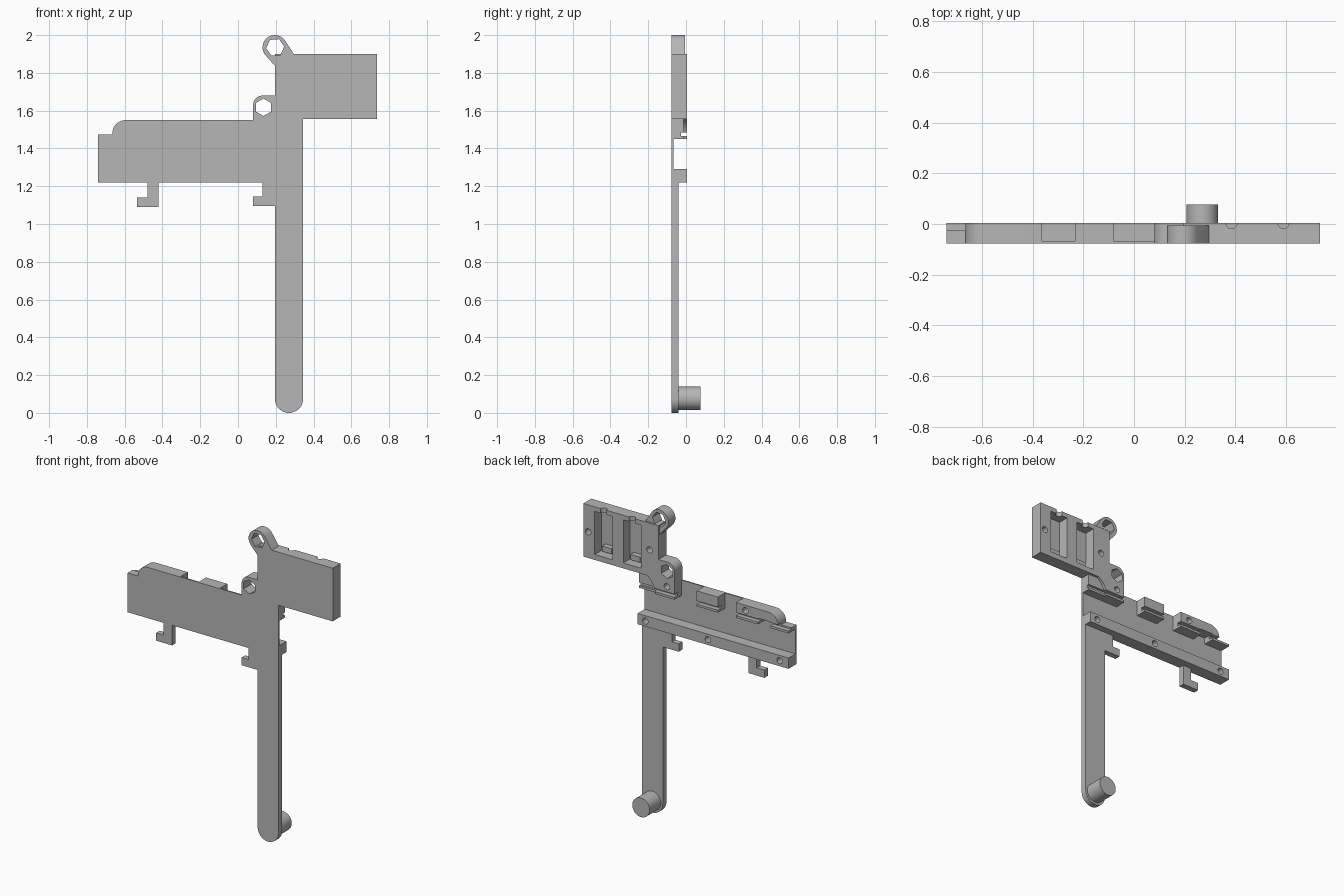
import bpy, bmesh
from math import cos, sin, radians

if "Cube" in bpy.data.objects:
    bpy.data.objects.remove(bpy.data.objects["Cube"])

grey = bpy.data.materials.new("plain grey")
grey.use_nodes = True
COLOUR = (0.47, 0.47, 0.47, 1)
grey.diffuse_color = COLOUR
grey.node_tree.nodes["Principled BSDF"].inputs["Base Color"].default_value = COLOUR

# Depth levels: front face, web behind it, arm back, rear face
FRONT, WEB, ARM, REAR = -0.077, -0.067, -0.04, 0.004


def arc(x, z, r, a0, a1, n=12):
    angles = [radians(a0 + (a1 - a0) * i / n) for i in range(n + 1)]
    return [(x + r * cos(a), z + r * sin(a)) for a in angles]


def rect(x0, x1, z0, z1):
    return [(x0, z0), (x1, z0), (x1, z1), (x0, z1)]


def prism(name, outline, y0, y1):
    """Extrude an x-z outline along y."""
    bm = bmesh.new()
    face = bm.faces.new([bm.verts.new((x, y0, z)) for x, z in outline])
    new = bmesh.ops.extrude_face_region(bm, geom=[face])["geom"]
    moved = [v for v in new if isinstance(v, bmesh.types.BMVert)]
    bmesh.ops.translate(bm, verts=moved, vec=(0, y1 - y0, 0))
    bmesh.ops.recalc_face_normals(bm, faces=bm.faces)
    mesh = bpy.data.meshes.new(name)
    bm.to_mesh(mesh)
    bm.free()
    mesh.materials.append(grey)
    ob = bpy.data.objects.new(name, mesh)
    bpy.context.collection.objects.link(ob)
    return ob


def cut(ob, cutter):
    """Subtract a cutter and discard it."""
    bpy.context.view_layer.objects.active = ob
    mod = ob.modifiers.new("cut", "BOOLEAN")
    mod.operation, mod.solver, mod.object = "DIFFERENCE", "EXACT", cutter
    bpy.ops.object.modifier_apply(modifier=mod.name)
    bpy.data.objects.remove(cutter)


def cut_prism(ob, outline, y0, y1=0.05):
    cut(ob, prism("cutter", outline, y0, y1))


def circle(x, z, r, n=24, start=0):
    return arc(x, z, r, start, start + 360, n)[:-1]


def screw_hole(ob, x, z):
    cut_prism(ob, circle(x, z, 0.02), -0.05)


def slot(ob):
    cut_prism(ob, rect(-0.8, 0.4, 1.465, 1.485), -0.026)


# Shared outlines
upper_lug_arc = arc(0.195, 1.935, 0.065, 38, 218, 20)
lower_lug_arc = arc(0.13, 1.63, 0.05, 90, 180)
shoulder = arc(-0.595, 1.48, 0.07, 90, 180)
arm_end = arc(0.27, 0.075, 0.075, 180, 360, 24)
left_hook = [(-0.48, 1.22), (-0.48, 1.14), (-0.535, 1.14), (-0.535, 1.09),
             (-0.42, 1.09), (-0.42, 1.22)]
right_hook = [(0.13, 1.22), (0.13, 1.145), (0.08, 1.145), (0.08, 1.095), (0.195, 1.095)]
upper_hex = circle(0.197, 1.935, 0.048, 6, 5)
lower_hex = circle(0.135, 1.618, 0.046, 6, 30)

# Thin front plate carrying the whole silhouette
plate = prism("front_plate", arm_end + [(0.345, 1.555), (0.735, 1.555), (0.735, 1.9), (0.296, 1.9)]
              + upper_lug_arc + [(0.195, 1.838), (0.195, 1.68)] + lower_lug_arc
              + [(0.08, 1.55)] + shoulder + [(-0.665, 1.475), (-0.74, 1.475), (-0.74, 1.22)]
              + left_hook + right_hook, FRONT, WEB)
for hexagon in (upper_hex, lower_hex):
    cut_prism(plate, hexagon, -0.1)

# Arm, hooks and peg
prism("arm", arm_end + [(0.345, 1.22), (0.195, 1.22)], WEB, ARM)
prism("left_hook", left_hook, WEB, ARM)
prism("right_hook", right_hook + [(0.195, 1.22)], WEB, ARM)
peg = prism("peg", circle(0.27, 0.077, 0.062, 40), ARM, 0.077)

# Lower rail
rail = prism("lower_rail", rect(-0.74, 0.345, 1.22, 1.29), WEB, REAR)
for x in (0.29, -0.16, -0.675):
    screw_hole(rail, x, 1.255)

# Upper rail blocks, slotted along their length
end_block = prism("end_block", [(-0.363, 1.45), (-0.363, 1.55)] + shoulder
                  + [(-0.665, 1.475), (-0.74, 1.475), (-0.74, 1.45), (-0.61, 1.45),
                     (-0.61, 1.49), (-0.52, 1.49), (-0.52, 1.45)], WEB, REAR)
slot(end_block)
screw_hole(end_block, -0.43, 1.515)
middle_block = prism("middle_block", rect(-0.233, -0.08, 1.45, 1.55), WEB, REAR)
slot(middle_block)

# Lower lug and the junction beside it
lower_lug = prism("lower_lug", [(0.08, 1.45), (0.195, 1.45), (0.195, 1.68)] + lower_lug_arc,
                  WEB, REAR)
slot(lower_lug)
cut_prism(lower_lug, lower_hex, -0.1)
screw_hole(lower_lug, 0.135, 1.52)
junction = prism("junction_block", rect(0.195, 0.345, 1.45, 1.555), WEB, REAR)
cut_prism(junction, [(0.36, 1.44)] + arc(0.345, 1.45, 0.125, 90, 180) + [(0.22, 1.44)], -0.012)
slot(junction)

# Upper lug
upper_lug = prism("upper_lug", [(0.296, 1.9)] + upper_lug_arc + [(0.195, 1.838), (0.195, 1.9)],
                  WEB, -0.005)
cut_prism(upper_lug, upper_hex, -0.1)

# Upper housing with two channels, half-round notches and stop blocks
housing = prism("upper_housing", rect(0.195, 0.735, 1.555, 1.9), WEB, REAR)
for x in (0.385, 0.59):
    cut_prism(housing, rect(x - 0.063, x + 0.063, 1.59, 1.87), WEB + 0.001)
    bpy.ops.mesh.primitive_cylinder_add(vertices=24, radius=0.022, depth=0.12,
                                        location=(x, REAR, 1.9))
    cut(housing, bpy.context.object)
    prism("stop_block", rect(x - 0.035, x + 0.035, 1.605, 1.64), WEB, -0.03)
for x in (0.7, 0.26):
    screw_hole(housing, x, 1.725)

# Smooth the curved sides, keep the edges sharp
for ob in bpy.context.scene.objects:
    ob.select_set(ob.type == "MESH")
bpy.context.view_layer.objects.active = plate
bpy.ops.object.shade_smooth_by_angle(angle=radians(25))
